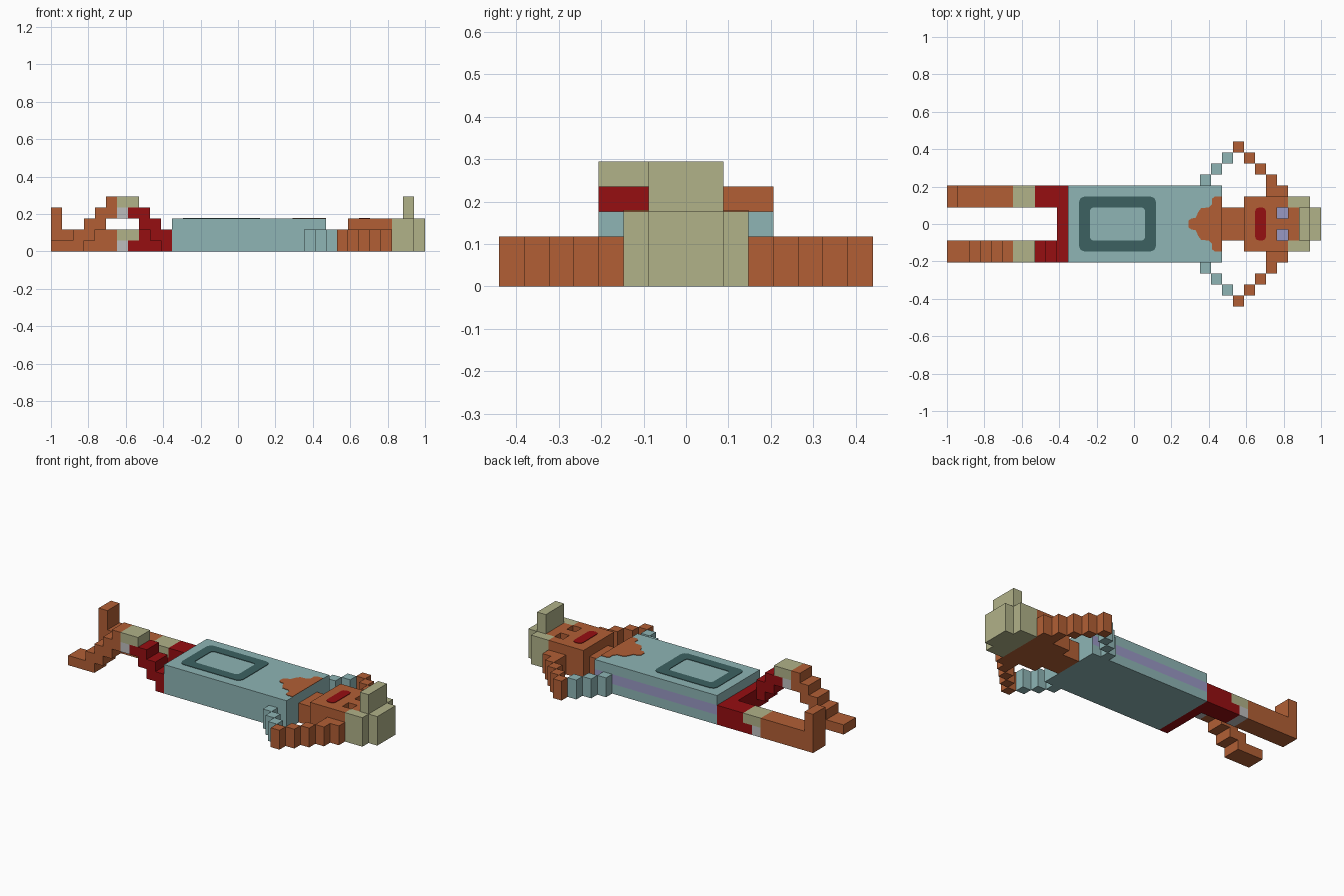
import bpy
import bmesh
from mathutils import Vector

cube = bpy.data.objects.get("Cube")
if cube:
    bpy.data.objects.remove(cube, do_unlink=True)

U = 1 / 17  # size of one block


def material(name, rgb):
    lin = [((c / 255 + 0.055) / 1.055) ** 2.4 if c > 10 else c / 255 / 12.92 for c in rgb]
    m = bpy.data.materials.new(name)
    m.use_nodes = True
    m.diffuse_color = (*lin, 1)
    m.node_tree.nodes["Principled BSDF"].inputs["Base Color"].default_value = (*lin, 1)
    return m


TEAL = material("pale_teal", (142, 181, 181))
DARK = material("dark_teal", (60, 97, 97))
SKIN = material("orange_brown", (178, 95, 53))
RED = material("deep_red", (150, 14, 17))
KHAKI = material("khaki", (177, 178, 137))
LILAC = material("lilac", (153, 152, 196))
GREY = material("light_grey", (190, 190, 190))


def point(x, y, z):
    """Block units to model space: x counts from the feet, y from the middle."""
    return Vector((-1 + x * U, y * U, z * U))


def add_box(bm, x0, x1, y0, y1, z0, z1):
    a, b = point(x0, y0, z0), point(x1, y1, z1)
    verts = bmesh.ops.create_cube(bm, size=1)["verts"]
    for v in verts:
        v.co = Vector([(a[i] + b[i]) / 2 + v.co[i] * (b[i] - a[i]) for i in range(3)])


def finish(name, bm, *mats):
    bm.normal_update()
    mesh = bpy.data.meshes.new(name)
    bm.to_mesh(mesh)
    bm.free()
    for m in mats:
        mesh.materials.append(m)
    obj = bpy.data.objects.new(name, mesh)
    bpy.context.collection.objects.link(obj)
    return obj


def blocks(name, mat, *boxes):
    bm = bmesh.new()
    for b in boxes:
        add_box(bm, *b)
    return finish(name, bm, mat)


def slice_at(bm, axis, positions):
    normal = Vector([float(i == axis) for i in range(3)])
    for p in positions:
        co = point(p, p, p)
        bmesh.ops.bisect_plane(bm, geom=bm.verts[:] + bm.edges[:] + bm.faces[:],
                               plane_co=co, plane_no=normal)


def rounded(x0, x1, y, r):
    """Outline of a rectangle with softened corners."""
    s = r * 0.3
    half = [(x0, y - r), (x0 + s, y - s), (x0 + r, y), (x1 - r, y), (x1 - s, y - s), (x1, y - r)]
    return half + [(px, -py) for px, py in reversed(half)]


def plate(name, mat, outline, hole=None):
    """Thin painted plate on top of the body."""
    bm = bmesh.new()
    ring = [bm.verts.new(point(x, y, 3.0)) for x, y in outline]
    if hole:
        inner = [bm.verts.new(point(x, y, 3.0)) for x, y in hole]
        n = len(ring)
        for i in range(n):
            j = (i + 1) % n
            bm.faces.new((ring[i], ring[j], inner[j], inner[i]))
    else:
        bm.faces.new(ring)
    top = bmesh.ops.extrude_face_region(bm, geom=bm.faces[:])["geom"]
    bmesh.ops.translate(bm, vec=(0, 0, 0.003),
                        verts=[g for g in top if isinstance(g, bmesh.types.BMVert)])
    bmesh.ops.recalc_face_normals(bm, faces=bm.faces[:])
    return finish(name, bm, mat)


# Torso with a stripe along the back side
bm = bmesh.new()
add_box(bm, 11, 25, -3.5, 3.5, 0, 3)
slice_at(bm, 2, (1, 2))
bm.normal_update()
for f in bm.faces:
    z = f.calc_center_median().z / U
    f.material_index = int(f.normal.y > 0.9 and 1 < z < 2)
finish("torso", bm, TEAL, LILAC)

# Chest frame and neckline
plate("chest_frame", DARK, rounded(12, 19, 2.5, 0.5), rounded(13, 18, 1.5, 0.3))
half = [(21.95, 0.3), (22.2, 0.5), (22.6, 0.55), (22.85, 1.1), (23.1, 1.45), (23.8, 1.5),
        (24.1, 1.8), (24.1, 2.3), (24.35, 2.5), (25, 2.5)]
plate("neckline", SKIN, half + [(x, -y) for x, y in reversed(half)])

# Neck
blocks("neck", SKIN, (25, 27, -1.5, 1.5, 0, 2))

# Head: hair-coloured rear with bare forehead, eyes sunk one block
bm = bmesh.new()
add_box(bm, 27, 32, -2.5, 2.5, 0, 3)
slice_at(bm, 0, (30, 31))
slice_at(bm, 1, (-1.5, -0.5, 0.5, 1.5))
bm.normal_update()
eyes = []
for f in bm.faces:
    c = f.calc_center_median()
    x, y = (c.x + 1) / U, abs(c.y / U)
    top = f.normal.z > 0.9
    f.material_index = int(x > 31 and not (top and y < 1.5))
    if top and 30 < x < 31 and 0.5 < y < 1.5:
        eyes.append(f)
for f in bmesh.ops.extrude_discrete_faces(bm, faces=eyes)["faces"]:
    bmesh.ops.translate(bm, vec=(0, 0, -U), verts=f.verts[:])
    f.material_index = 2
finish("head", bm, SKIN, KHAKI, LILAC)
plate("mouth", RED, rounded(28, 29, 1.5, 0.35))
blocks("hair", KHAKI, (32, 33, -2.5, 2.5, 0, 3), (33, 34, -1.5, 1.5, 0, 3),
       (32, 33, -1.5, 1.5, 3, 5))

# Arms folded behind the head, mirrored across the body
for side, s in (("left", 1), ("right", -1)):
    def cell(x, y, x1=None):
        lo, hi = sorted((s * y, s * (y + 1)))
        return (x, x1 or x + 1, lo, hi, 0, 2)
    blocks(side + "_sleeve", TEAL, *[cell(23 + i, 3.5 + i) for i in range(3)])
    blocks(side + "_forearm", SKIN, *[cell(26 + i, 6.5 - i) for i in range(4)], cell(29, 2.5, 31))

# Hips
blocks("hips", RED, (10, 11, -3.5, 3.5, 0, 2))


# Legs: each row is x start, x end, z start, z end
def leg_part(name, mat, y, *rows):
    blocks(name, mat, *[(a, b, y, y + 2, c, d) for a, b, c, d in rows])


# Straight leg
leg_part("straight_thigh", RED, 1.5, (8, 10, 0, 2), (7, 8, 0, 1))
leg_part("straight_knee_pad", KHAKI, 1.5, (6, 8, 1, 2))
leg_part("straight_knee_back", GREY, 1.5, (6, 7, 0, 1))
leg_part("straight_shin", SKIN, 1.5, (1, 6, 0, 2))
leg_part("straight_foot", SKIN, 1.5, (0, 1, 0, 4))

# Bent leg with raised knee
leg_part("bent_thigh", RED, -3.5, (9, 10, 1, 2), (8, 10, 2, 3), (7, 9, 3, 4))
blocks("bent_hip", RED, (10, 11, -3.5, -1.5, 2, 2.001))
leg_part("bent_knee_pad", KHAKI, -3.5, (6, 8, 4, 5))
leg_part("bent_knee_back", GREY, -3.5, (6, 7, 3, 4))
leg_part("bent_shin", SKIN, -3.5, (5, 6, 4, 5), (4, 6, 3, 4), (3, 5, 2, 3), (2, 4, 1, 2))
leg_part("bent_foot", SKIN, -3.5, (0, 3, 0, 1))
